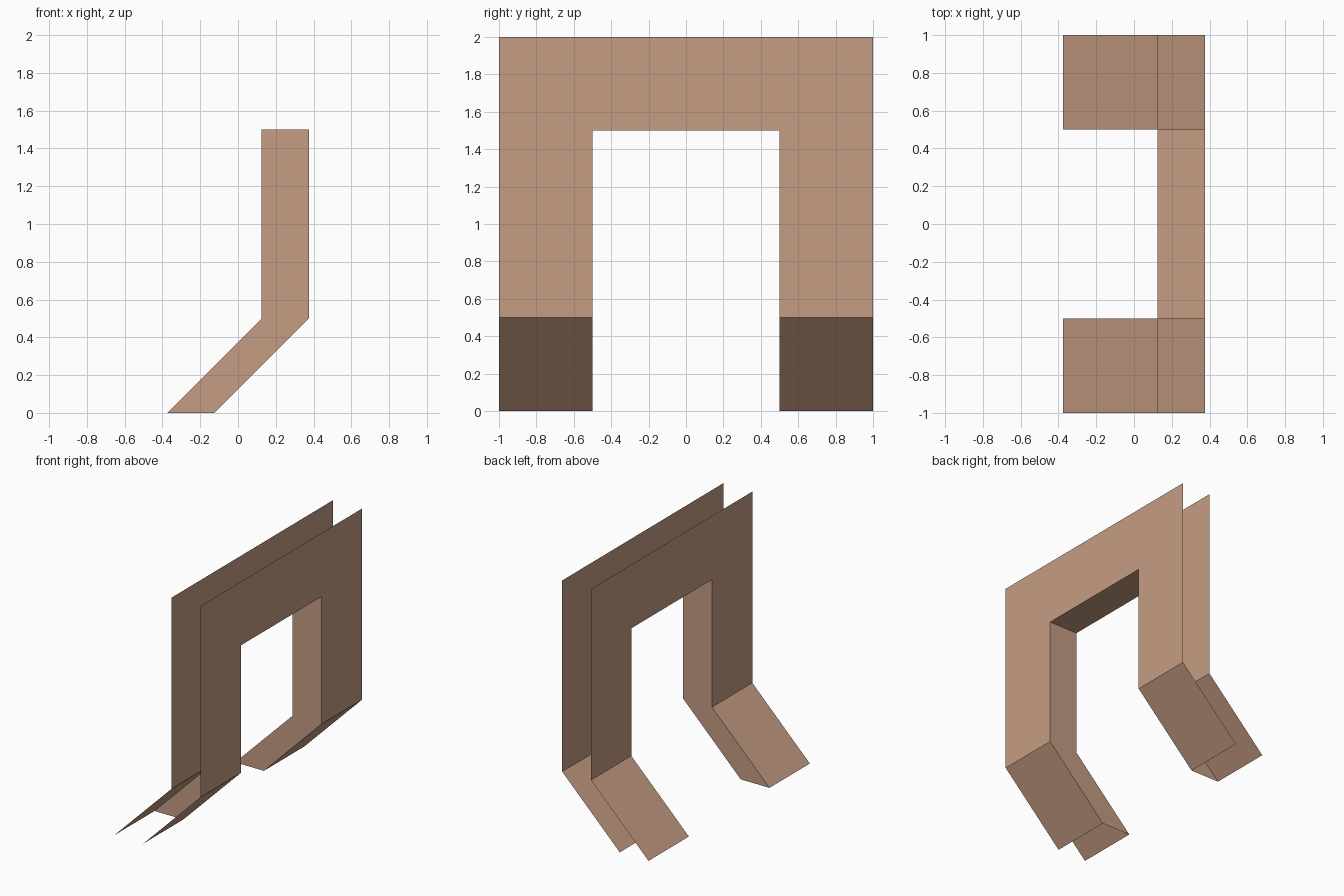
import bpy

if "Cube" in bpy.data.objects:
    bpy.data.objects.remove(bpy.data.objects["Cube"])

# One flat colour for everything
tan = bpy.data.materials.new("tan")
tan.diffuse_color = (0.56, 0.335, 0.228, 1)
tan.use_nodes = True
tan.node_tree.nodes["Principled BSDF"].inputs["Base Color"].default_value = tan.diffuse_color

X_LEFT, X_RIGHT = 0.125, 0.375   # the two parallel sheets
SLANT = 0.5                      # feet lean this far towards -x
INNER, OUTER = 0.5, 1.0          # leg edges in y
KNEE, SOFFIT, TOP = 0.5, 1.5, 2.0


def make_object(name, verts, faces):
    mesh = bpy.data.meshes.new(name)
    mesh.from_pydata(verts, [], faces)
    mesh.materials.append(tan)
    mesh.update()
    obj = bpy.data.objects.new(name, mesh)
    bpy.context.collection.objects.link(obj)
    return obj


def arch_sheet(name, x, flip):
    """Thin arch: one flat upper face and two slanted feet."""
    outline = [(-OUTER, KNEE), (-INNER, KNEE), (-INNER, SOFFIT), (INNER, SOFFIT),
               (INNER, KNEE), (OUTER, KNEE), (OUTER, TOP), (-OUTER, TOP)]
    verts = [(x, y, z) for y, z in outline]
    verts += [(x - SLANT, y, 0) for y in (-OUTER, -INNER, INNER, OUTER)]
    faces = [tuple(range(8)), (8, 9, 1, 0), (10, 11, 5, 4)]
    if flip:
        faces = [f[::-1] for f in faces]
    return make_object(name, verts, faces)


# Outer sheets, open along the top, outer sides and feet
arch_sheet("right_arch_sheet", X_RIGHT, False)
arch_sheet("left_arch_sheet", X_LEFT, True)

# Lining of the opening: foot, leg, soffit, leg, foot
path = [(-SLANT, -INNER, 0), (0, -INNER, KNEE), (0, -INNER, SOFFIT),
        (0, INNER, SOFFIT), (0, INNER, KNEE), (-SLANT, INNER, 0)]
verts = [(x + dx, y, z) for x, y, z in path for dx in (X_LEFT, X_RIGHT)]
faces = [(2 * i, 2 * i + 2, 2 * i + 3, 2 * i + 1) for i in range(len(path) - 1)]
make_object("opening_lining", verts, [f[::-1] for f in faces])
